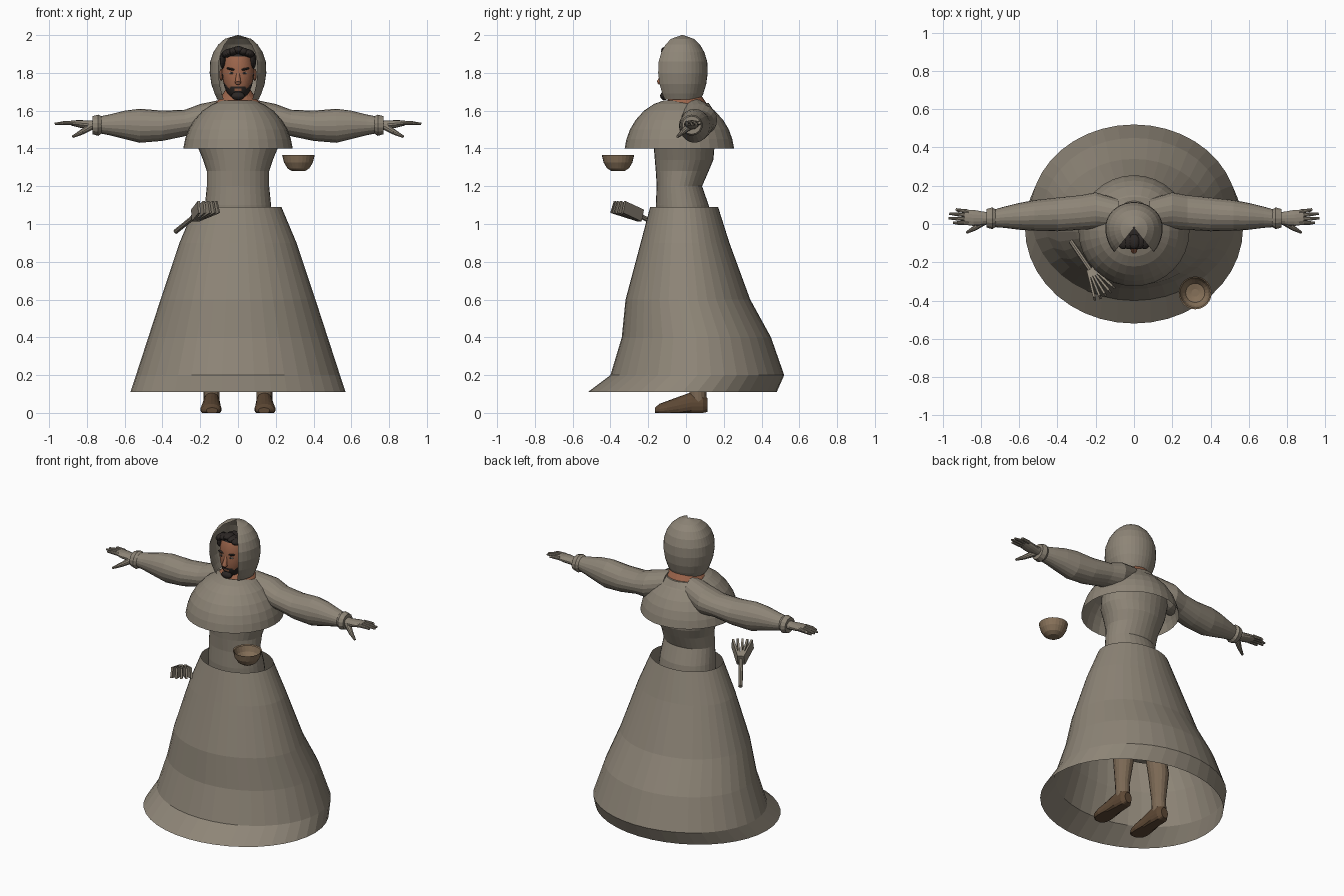
import bpy, bmesh, math
from mathutils import Vector, Matrix

if "Cube" in bpy.data.objects:
    bpy.data.objects.remove(bpy.data.objects["Cube"])


def material(name, r, g, b):
    m = bpy.data.materials.new(name)
    m.use_nodes = True
    m.diffuse_color = (r, g, b, 1)
    bsdf = m.node_tree.nodes["Principled BSDF"]
    bsdf.inputs["Base Color"].default_value = (r, g, b, 1)
    bsdf.inputs["Roughness"].default_value = 0.9
    return m


CLOTH = material("taupe cloth", 0.27, 0.235, 0.185)
SKIN = material("warm skin", 0.33, 0.13, 0.07)
HAIR = material("dark hair", 0.025, 0.02, 0.018)
WOOD = material("bowl brown", 0.24, 0.165, 0.10)
LEG = material("stocking brown", 0.20, 0.14, 0.09)
SHOE = material("shoe brown", 0.11, 0.065, 0.035)
EYE = material("eye white", 0.45, 0.38, 0.32)
parts = []


def finish(name, bm, mats, mirror=False, rule=None):
    bmesh.ops.recalc_face_normals(bm, faces=bm.faces)
    mats = mats if isinstance(mats, list) else [mats]
    if rule:
        for f in bm.faces:
            f.material_index = rule(f.calc_center_median())
    me = bpy.data.meshes.new(name)
    bm.to_mesh(me)
    bm.free()
    for m in mats:
        me.materials.append(m)
    ob = bpy.data.objects.new(name, me)
    bpy.context.collection.objects.link(ob)
    if mirror:
        ob.modifiers.new("mirror", 'MIRROR').use_mirror_merge = False
    parts.append(ob)
    return ob


def loft(name, mat, axis, rings, segs=32, cap=True, gap=0, front=1, floor=None, **kw):
    """Elliptical rings (t, a, b, ra, rb) skinned along an axis; gap leaves the front open."""
    bm = bmesh.new()
    order = {"x": (2, 0, 1), "y": (0, 2, 1), "z": (0, 1, 2)}[axis]
    n = segs + 1 if gap else segs
    rows = []
    for t, a, b, ra, rb in rings:
        row = []
        for i in range(n):
            ang = gap + (2 * math.pi - 2 * gap) * i / segs
            c = -math.cos(ang)
            p = (a + ra * math.sin(ang), b + rb * c * (front if c < 0 else 1), t)
            co = Vector([p[k] for k in order])
            if floor is not None:
                co.z = max(co.z, floor)
            row.append(bm.verts.new(co))
        rows.append(row)
    for r, s in zip(rows, rows[1:]):
        for i in range(segs):
            j = (i + 1) % n
            bm.faces.new((r[i], r[j], s[j], s[i]))
    if cap:
        bm.faces.new(rows[0])
        bm.faces.new(rows[-1])
    return finish(name, bm, mat, **kw)


def add_rod(bm, p, q, r0, r1, segs=10):
    p, q = Vector(p), Vector(q)
    rot = (q - p).to_track_quat('Z', 'Y').to_matrix().to_4x4()
    bmesh.ops.create_cone(bm, cap_ends=True, segments=segs, radius1=r0, radius2=r1,
                          depth=(q - p).length, matrix=Matrix.Translation((p + q) / 2) @ rot)


def ball(name, mat, loc, size, tilt=0, mirror=False):
    bm = bmesh.new()
    m = Matrix.Translation(loc) @ Matrix.Rotation(tilt, 4, 'Y') @ Matrix.Diagonal((*size, 1))
    bmesh.ops.create_uvsphere(bm, u_segments=16, v_segments=10, radius=1, matrix=m)
    return finish(name, bm, mat, mirror=mirror)


# Garments: open bell skirt, knee-length tunic, shoulder cape, hood
loft("skirt", CLOTH, "z", [
    (0.11, 0, -0.02, 0.57, 0.50), (0.2, 0, 0.06, 0.54, 0.46), (0.4, 0, 0.055, 0.475, 0.395),
    (0.6, 0, 0.01, 0.41, 0.33), (0.9, 0, -0.005, 0.31, 0.235), (1.09, 0, -0.01, 0.23, 0.18)],
    segs=40, cap=False)
loft("tunic", CLOTH, "z", [
    (0.45, 0, 0.03, 0.2, 0.12), (0.9, 0, 0, 0.19, 0.15), (1.1, 0, -0.02, 0.175, 0.14),
    (1.2, 0, -0.035, 0.165, 0.12), (1.28, 0, -0.02, 0.165, 0.14), (1.34, 0, -0.01, 0.185, 0.155),
    (1.4, 0, -0.01, 0.21, 0.16), (1.5, 0, 0.01, 0.22, 0.155), (1.58, 0, 0.03, 0.2, 0.13),
    (1.64, 0, 0.03, 0.1, 0.09)])
loft("cape", CLOTH, "z", [
    (1.4, 0, -0.035, 0.29, 0.29), (1.45, 0, -0.035, 0.28, 0.28), (1.5, 0, -0.035, 0.262, 0.262),
    (1.55, 0, -0.035, 0.232, 0.232), (1.6, 0, -0.035, 0.187, 0.187),
    (1.635, 0, -0.035, 0.135, 0.135), (1.655, 0, -0.035, 0.08, 0.08)], cap=False)
loft("hood", CLOTH, "z", [
    (z, 0, -0.02, r, r * 0.9) for z, r in
    [(1.66, 0.11), (1.69, 0.124), (1.74, 0.141), (1.8, 0.15), (1.86, 0.147), (1.91, 0.13),
     (1.95, 0.104), (1.98, 0.07), (2.0, 0.004)]], segs=28, cap=False, gap=0.76, front=1.3)

# Sleeves with cuffs
loft("sleeve", CLOTH, "x", [
    (0.08, 0.05, 1.58, 0.08, 0.08), (0.2, 0.07, 1.55, 0.095, 0.085), (0.28, 0.06, 1.535, 0.09, 0.07),
    (0.4, 0.05, 1.52, 0.088, 0.08), (0.52, 0.045, 1.52, 0.08, 0.09), (0.6, 0.04, 1.525, 0.07, 0.075),
    (0.68, 0.035, 1.525, 0.055, 0.055), (0.73, 0.03, 1.525, 0.046, 0.045)], segs=20, mirror=True)
loft("cuff", CLOTH, "x", [
    (0.72, 0.03, 1.525, 0.045, 0.045), (0.74, 0.03, 1.523, 0.058, 0.056),
    (0.77, 0.03, 1.523, 0.05, 0.048)], segs=14, mirror=True)

# Gloved hands: palm, four fingers and a thumb
loft("palm", CLOTH, "x", [
    (0.74, 0.03, 1.525, 0.03, 0.026), (0.79, 0.03, 1.525, 0.036, 0.023),
    (0.84, 0.032, 1.53, 0.043, 0.02), (0.885, 0.035, 1.535, 0.04, 0.013)], segs=14, mirror=True)
bm = bmesh.new()
for i, tip in enumerate((0.945, 0.97, 0.965, 0.93)):
    y = 0.005 + 0.02 * i
    mid = (0.92, y * 1.1, 1.535)
    add_rod(bm, (0.865, y, 1.535), mid, 0.012, 0.01)
    add_rod(bm, mid, (tip, y * 1.2, 1.53), 0.01, 0.006)
add_rod(bm, (0.78, 0.015, 1.515), (0.83, -0.02, 1.485), 0.02, 0.014)
add_rod(bm, (0.83, -0.02, 1.485), (0.875, -0.045, 1.462), 0.014, 0.007)
finish("fingers", bm, CLOTH, mirror=True)

# Legs and shoes
loft("leg", LEG, "z", [
    (0.06, 0.14, 0.065, 0.042, 0.045), (0.15, 0.14, 0.06, 0.042, 0.045),
    (0.32, 0.135, 0.065, 0.06, 0.065), (0.5, 0.125, 0.04, 0.06, 0.065),
    (0.9, 0.1, 0, 0.085, 0.09)], segs=16, mirror=True)
loft("shoe", SHOE, "y", [
    (0.115, 0.14, 0.04, 0.025, 0.035), (0.09, 0.14, 0.045, 0.042, 0.065),
    (0.03, 0.14, 0.045, 0.046, 0.065), (-0.04, 0.142, 0.03, 0.05, 0.055),
    (-0.1, 0.143, 0.02, 0.056, 0.043), (-0.14, 0.142, 0.015, 0.05, 0.033),
    (-0.165, 0.138, 0.012, 0.03, 0.016)], segs=18, floor=0.0, mirror=True)

# Neck and head, coloured by region
loft("neck", SKIN, "z", [
    (1.6, 0, 0.0, 0.14, 0.125), (1.645, 0, 0.0, 0.115, 0.105), (1.675, 0, 0.0, 0.09, 0.085),
    (1.72, 0, 0.0, 0.06, 0.065)], segs=24)


def head_rule(c):
    if c.z > 1.885 or c.y > -0.03:
        return 1
    jaw = c.z < 1.7 + 9 * c.x * c.x or abs(c.x) > 0.077
    moustache = c.z < 1.728 and abs(c.x) < 0.042
    lips = 1.706 < c.z < 1.714 and abs(c.x) < 0.02
    return int((jaw and c.z < 1.79 or moustache) and not lips)


bm = bmesh.new()
bmesh.ops.create_uvsphere(bm, u_segments=64, v_segments=56, radius=1)
for v in bm.verts:
    x, y, z = v.co
    low = max(0, -z)
    wide = (1 - z * z) ** 0.5 if abs(z) < 1 else 0
    fill = wide ** -0.3 if wide > 0.1 else 1
    v.co = (x * fill * 0.085 * (1 - 0.15 * low), -0.04 + y * fill * 0.088 - 0.012 * low,
            1.793 + z * 0.133)
finish("head", bm, [SKIN, HAIR], rule=head_rule)

# Facial features and swept hair
bm = bmesh.new()
add_rod(bm, (0, -0.12, 1.8), (0, -0.14, 1.748), 0.008, 0.016, 12)
finish("nose", bm, SKIN)
ball("nose_tip", SKIN, (0, -0.137, 1.748), (0.017, 0.014, 0.011))
ball("eye", EYE, (0.034, -0.118, 1.799), (0.014, 0.008, 0.006), mirror=True)
ball("pupil", HAIR, (0.034, -0.124, 1.799), (0.006, 0.004, 0.006), mirror=True)
ball("brow", HAIR, (0.037, -0.12, 1.82), (0.025, 0.009, 0.006), -0.2, mirror=True)
ball("ear", SKIN, (0.089, -0.035, 1.79), (0.01, 0.02, 0.032), mirror=True)
ball("beard_tip", HAIR, (0, -0.115, 1.678), (0.036, 0.022, 0.022))
for i in range(5):
    x = -0.056 + 0.028 * i
    ball("hair_lock_%d" % i, HAIR, (x, -0.092, 1.9 + 0.3 * (0.07 - abs(x))),
         (0.032, 0.04, 0.021), -0.5 + 0.2 * i)
ball("hair_side", HAIR, (0.08, -0.05, 1.865), (0.016, 0.05, 0.045), mirror=True)

# Bowl with hollow inside
loft("bowl", WOOD, "z", [
    (z, 0.32, -0.36, r, r) for z, r in
    [(1.28, 0.035), (1.295, 0.058), (1.325, 0.076), (1.365, 0.086), (1.36, 0.079),
     (1.325, 0.068), (1.3, 0.05), (1.292, 0.02)]], segs=24)

# Slatted beater: handle and a fan of flat strips
start, neck_point = Vector((-0.33, -0.09, 0.96)), Vector((-0.225, -0.245, 1.045))
bm = bmesh.new()
add_rod(bm, start, neck_point, 0.013, 0.013, 8)
finish("beater_handle", bm, CLOTH)
bm = bmesh.new()
aim = Vector((0.075, -0.125, 0.045))
for i in range(5):
    d = Matrix.Rotation(-0.3 + 0.15 * i, 3, 'Z') @ aim
    length = d.length
    side = d.cross(Vector((0, 0, 1))).normalized()
    up = side.cross(d).normalized()
    frame = Matrix((d.normalized(), side, up)).transposed().to_4x4()
    place = Matrix.Translation(neck_point + d * 0.5 + side * 0.008 * (2 - i))
    bmesh.ops.create_cube(bm, size=1, matrix=place @ frame @ Matrix.Diagonal((length, 0.012, 0.065, 1)))
finish("beater_strips", bm, CLOTH)

# Smooth shading with crisp edges
for ob in bpy.context.view_layer.objects:
    ob.select_set(ob in parts)
bpy.context.view_layer.objects.active = parts[0]
bpy.ops.object.shade_smooth_by_angle(angle=math.radians(40))
